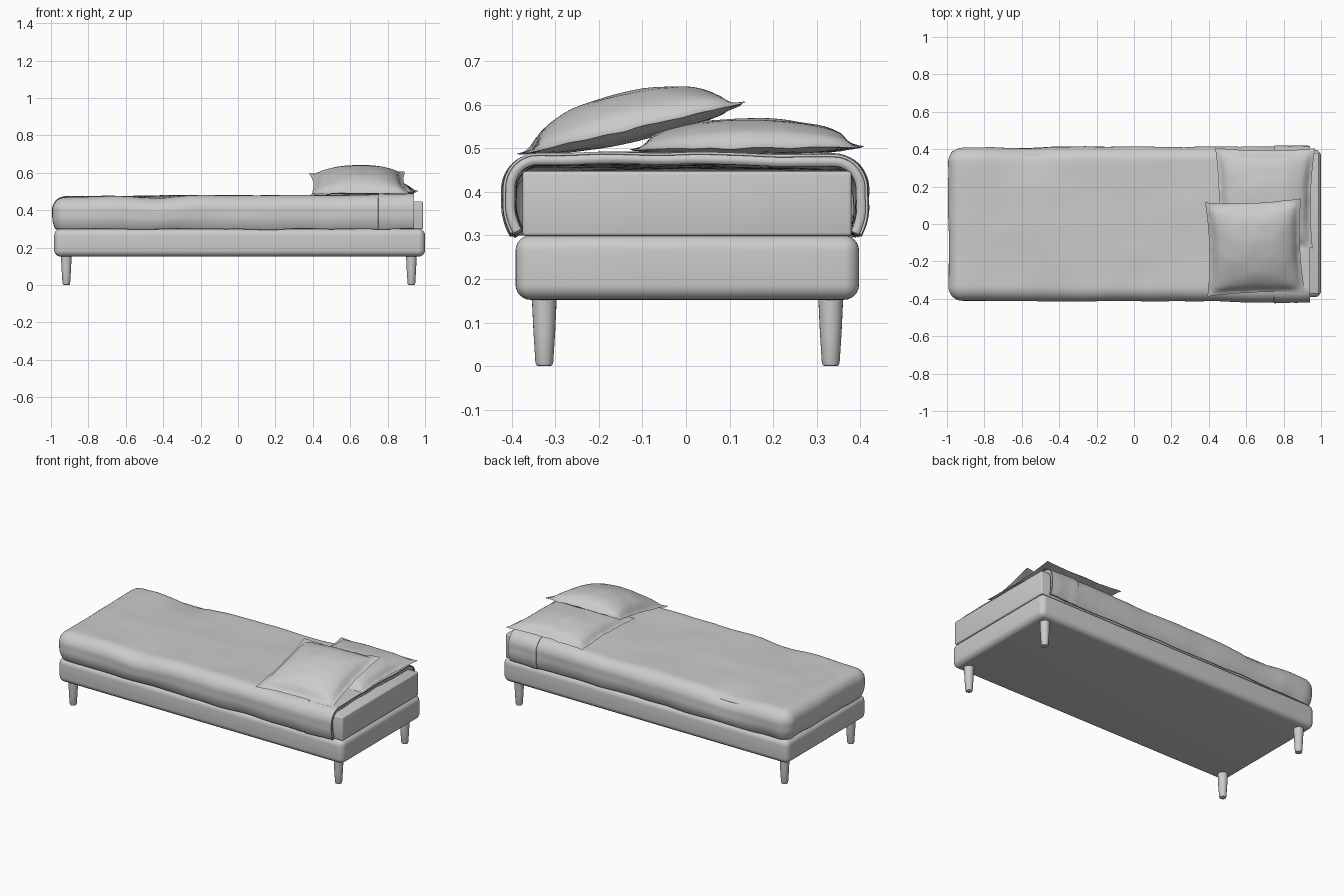
import bpy, bmesh, math
from mathutils import Vector, noise

if "Cube" in bpy.data.objects:
    bpy.data.objects.remove(bpy.data.objects["Cube"])


def finish(name, bm, angle=40):
    bmesh.ops.recalc_face_normals(bm, faces=bm.faces)
    me = bpy.data.meshes.new(name)
    bm.to_mesh(me)
    bm.free()
    ob = bpy.data.objects.new(name, me)
    bpy.context.collection.objects.link(ob)
    bpy.ops.object.select_all(action='DESELECT')
    ob.select_set(True)
    bpy.context.view_layer.objects.active = ob
    bpy.ops.object.shade_smooth_by_angle(angle=math.radians(angle))
    return ob


def box(name, lo, hi, bevel, segments):
    lo, hi = Vector(lo), Vector(hi)
    bm = bmesh.new()
    bmesh.ops.create_cube(bm, size=1)
    for v in bm.verts:
        v.co = (lo + hi) / 2 + v.co * (hi - lo)
    bmesh.ops.bevel(bm, geom=bm.edges[:], offset=bevel, segments=segments,
                    profile=0.5, affect='EDGES')
    return finish(name, bm)


def leg(name, x, y):
    # tapered round leg with a softened foot
    bm = bmesh.new()
    profile = [(0.013, 0), (0.018, 0.002), (0.0205, 0.009), (0.025, 0.08),
               (0.0285, 0.155)]
    rings = [[bm.verts.new((x + r * math.cos(a * math.tau / 24),
                            y + r * math.sin(a * math.tau / 24), z))
              for a in range(24)] for r, z in profile]
    for a, b in zip(rings, rings[1:]):
        for i in range(24):
            j = (i + 1) % 24
            bm.faces.new((a[i], a[j], b[j], b[i]))
    bm.faces.new(rings[0][::-1])
    bm.faces.new(rings[-1])
    return finish(name, bm)


def drape(name, x0, x1, grow, closed, thickness):
    # cloth shell hung over the mattress, open below and at the head
    bm = bmesh.new()
    bmesh.ops.create_cube(bm, size=2)
    bmesh.ops.subdivide_edges(bm, edges=bm.edges[:], cuts=44, use_grid_fill=True)
    cut = []
    for f in bm.faces:
        c = f.calc_center_median()
        if c.x > 0.999 or c.z < -0.999 or (not closed and c.x < -0.999):
            cut.append(f)
    bmesh.ops.delete(bm, geom=cut, context='FACES')
    r, top, bottom = 0.075, 0.477, 0.298
    for v in bm.verts:
        tx, ty = (math.sin(t * math.pi / 2) for t in v.co.xy)
        x = x0 + (x1 - x0) * (tx + 1) / 2
        half = 0.407 + 0.005 * (x + 1)
        p = Vector((x, ty * half, bottom + (top - bottom) * (v.co.z + 1) / 2))
        q = Vector((max(p.x, x0 + r) if closed else p.x,
                    max(-half + r, min(half - r, p.y)), min(p.z, top - r)))
        d = p - q
        n = d.normalized()
        if d.length > 1e-6:
            # project the rounded edge band onto a constant radius
            m = max(abs(d.x), abs(d.y), abs(d.z))
            p = q + n * m
        # broad billows and fine creases
        b = 0.008 * noise.noise(Vector((p.x * 3.5, p.y * 4, p.z * 5)))
        b += 0.003 * noise.noise(Vector((p.x * 14, p.y * 9, p.z * 6)))
        side = 1 - max(0, min(1, (p.z - bottom) / 0.07))
        p += n * (b + grow - 0.02 * side ** 2)
        # soft slumps along the two long edges, small sag at the foot
        edge = max(0, abs(p.y) - 0.2) / 0.2
        h = (p.z - bottom) / (top - bottom)
        cx = -0.43 if p.y < 0 else -0.55
        p.z -= 0.022 * edge * h * math.exp(-((p.x - cx) / 0.13) ** 2)
        p.z += h * 0.006 * p.x
        p.z += (1 - h) * 0.008 * noise.noise(Vector((p.x * 6, p.y * 6, 3)))
        v.co = p
    ob = finish(name, bm, 60)
    mod = ob.modifiers.new("thickness", 'SOLIDIFY')
    mod.thickness = thickness
    mod.offset = -1
    return ob


def pillow(name, corners, up, down, power, seed):
    # corners run front-left, front-right, back-right, back-left
    a, b, c, d = (Vector(p) for p in corners)
    normal = (b - a).cross(d - a).normalized()
    n = 40
    bm = bmesh.new()

    def point(i, j, sign):
        u, v = 2 * i / n - 1, 2 * j / n - 1
        pu = u * (1 - 0.065 * (1 - v * v) * abs(u))
        pv = v * (1 - 0.055 * (1 - u * u) * abs(v))
        s, t = (pu + 1) / 2, (pv + 1) / 2
        p = (a * (1 - s) + b * s) * (1 - t) + (d * (1 - s) + c * s) * t
        fu, fv = (max(0, 1 - (w / 0.91) ** 2) for w in (u, v))
        fill = (fu * fv) ** power
        rough = noise.noise(Vector((u * 4, v * 4, seed)))
        rim = max(abs(u), abs(v)) ** 6
        h = fill * (up if sign > 0 else -down) + 0.006 * rough * rim
        if max(abs(u), abs(v)) < 1:
            h += sign * 0.003
        h += 0.004 * fill * noise.noise(Vector((u * 3, v * 3, seed + 5)))
        return p + normal * h

    grids = []
    for sign in (1, -1):
        g = {}
        for i in range(n + 1):
            for j in range(n + 1):
                rim = i in (0, n) or j in (0, n)
                g[i, j] = (grids[0][i, j] if rim and grids
                           else bm.verts.new(point(i, j, sign)))
        for i in range(n):
            for j in range(n):
                q = (g[i, j], g[i + 1, j], g[i + 1, j + 1], g[i, j + 1])
                bm.faces.new(q if sign > 0 else q[::-1])
        grids.append(g)
    return finish(name, bm, 60)


# Upholstered base and mattress
box("bed_base", (-0.983, -0.391, 0.152), (1.0, 0.397, 0.3), 0.035, 6)
box("mattress", (-0.94, -0.375, 0.298), (0.99, 0.38, 0.447), 0.008, 3)

# Four legs
for xn, x in (("foot", -0.918), ("head", 0.927)):
    for yn, y in (("front", -0.325), ("back", 0.332)):
        leg(f"{xn}_{yn}_leg", x, y)

# Duvet and its slightly thicker turned-over head section
drape("duvet", -0.995, 0.935, 0.0, True, 0.022)
drape("duvet_fold", 0.75, 0.942, 0.005, False, 0.006)

# Pillows: one flat at the back, one leaning on it
pillow("lower_pillow", [(0.44, -0.125, 0.497), (0.955, -0.13, 0.497),
                        (0.968, 0.405, 0.503), (0.434, 0.408, 0.503)],
       0.065, 0.014, 0.42, 2.0)
pillow("upper_pillow", [(0.393, -0.388, 0.487), (0.915, -0.37, 0.487),
                        (0.893, 0.137, 0.605), (0.38, 0.115, 0.595)],
       0.083, 0.026, 0.5, 7.0)
